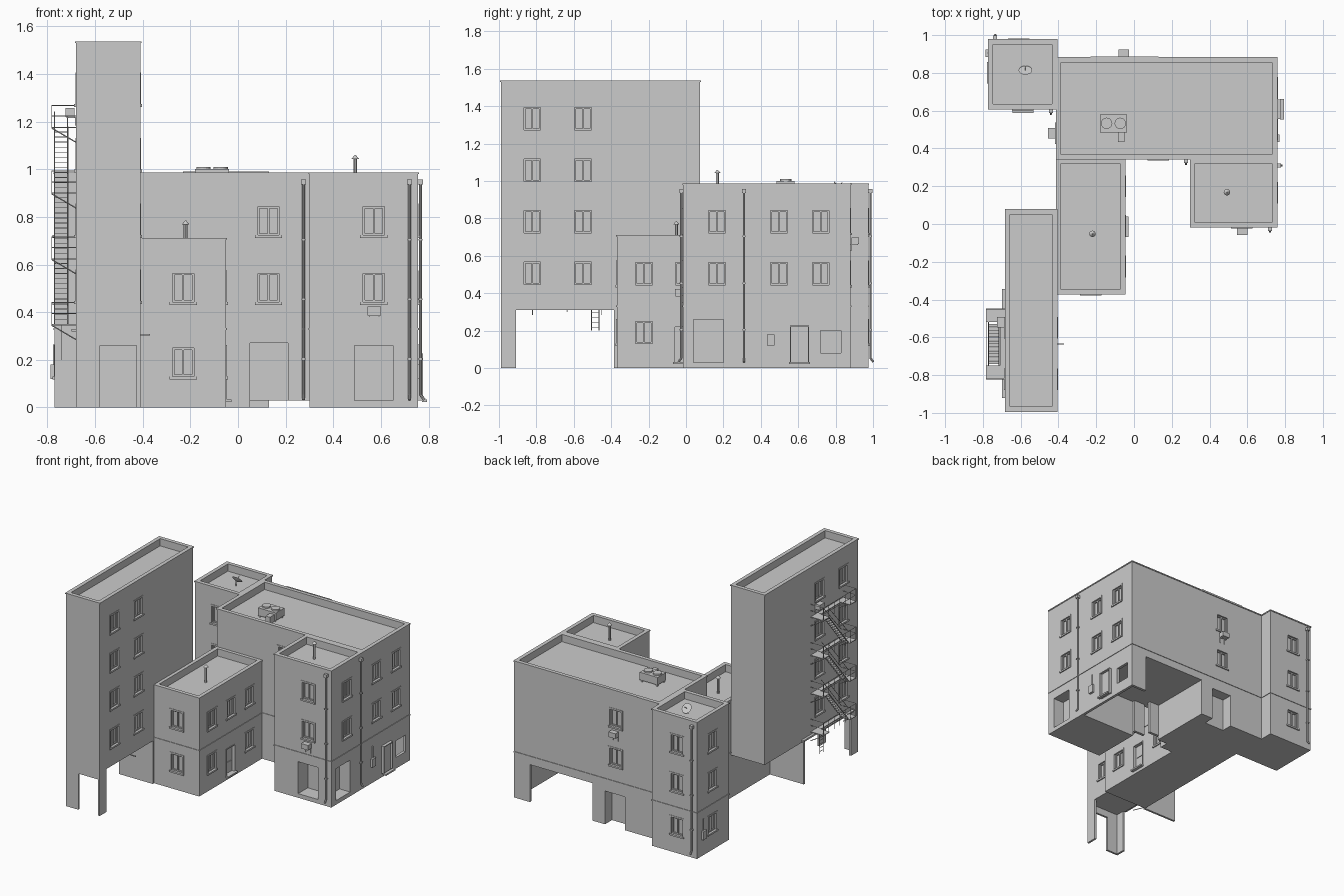
import bpy, bmesh, math
from mathutils import Vector, Matrix

if "Cube" in bpy.data.objects:
    bpy.data.objects.remove(bpy.data.objects["Cube"])

def box(bm, x0, x1, y0, y1, z0, z1):
    m = Matrix.Translation(((x0+x1)/2, (y0+y1)/2, (z0+z1)/2)) @ Matrix.Diagonal((abs(x1-x0), abs(y1-y0), abs(z1-z0), 1))
    bmesh.ops.create_cube(bm, size=1, matrix=m)

def rod(bm, p, q, r=.003, seg=6, r2=None):
    p, q = Vector(p), Vector(q)
    d = q - p
    m = Matrix.Translation((p+q)/2) @ d.to_track_quat('Z', 'Y').to_matrix().to_4x4()
    bmesh.ops.create_cone(bm, cap_ends=True, segments=seg, radius1=r, radius2=r if r2 is None else r2, depth=d.length, matrix=m)

def finish(name, bm, smooth=False):
    me = bpy.data.meshes.new(name)
    bm.to_mesh(me)
    bm.free()
    ob = bpy.data.objects.new(name, me)
    bpy.context.collection.objects.link(ob)
    bpy.context.view_layer.objects.active = ob
    if smooth:
        bpy.ops.object.select_all(action='DESELECT')
        ob.select_set(True)
        bpy.ops.object.shade_smooth_by_angle()
    return ob

def wall_box(bm, face, plane, u0, u1, n0, n1, z0, z1):
    """Box on a wall: u runs along the wall, n outward from it."""
    s = -1 if face in ('front', 'left') else 1
    a, b = sorted((plane + s*n0, plane + s*n1))
    if face in ('front', 'back'):
        box(bm, u0, u1, a, b, z0, z1)
    else:
        box(bm, a, b, u0, u1, z0, z1)

def window(cut, trim, face, p, u, z, w=.09, h=.12):
    a, b, c, d = u-w/2, u+w/2, z-h/2, z+h/2
    wall_box(cut, face, p, a, b, -.018, .02, c, d)
    t = .012
    for u0, u1, z0, z1 in ((a-t, a, c-t, d+t), (b, b+t, c-t, d+t), (a, b, d, d+t)):
        wall_box(trim, face, p, u0, u1, -.002, .003, z0, z1)
    wall_box(trim, face, p, a-t, b+t, -.002, .008, c-t, c)
    f = .008
    for u0, u1, z0, z1 in ((a, a+f, c, d), (b-f, b, c, d), (u-f/2, u+f/2, c, d), (a, b, c, c+f), (a, b, d-f, d)):
        wall_box(trim, face, p, u0, u1, -.02, -.009, z0, z1)

def door(cut, trim, face, p, u0, u1, z0=.03, z1=.22):
    wall_box(cut, face, p, u0, u1, -.02, .02, z0, z1)
    t = .006
    for a, b, c, d in ((u0-t, u0, z0, z1+t), (u1, u1+t, z0, z1+t), (u0, u1, z1, z1+t)):
        wall_box(trim, face, p, a, b, -.02, .004, c, d)
    m = (u0+u1)/2
    wall_box(trim, face, p, u0+.012, u1-.012, -.022, -.016, z0+.1, z1-.015)
    wall_box(trim, face, p, u0+.012, u1-.012, -.022, -.016, z0+.015, z0+.08)
    wall_box(trim, face, p, m-.055, m+.055, 0, .022, .022, .033)

def building(name, x0, x1, y0, y1, top, base, wins, doors=(), recesses=(), lower=()):
    """Body, parapet, string course, then cut openings."""
    roof = top - .055
    bm = bmesh.new()
    box(bm, x0, x1, y0, y1, base, roof)
    body = finish(name + '_walls', bm)
    cut, trim = bmesh.new(), bmesh.new()
    plane = dict(front=y0, back=y1, left=x0, right=x1)
    for f, us, zs in wins:
        for u in us:
            for z in zs:
                window(cut, trim, f, plane[f], u, z)
    for f, u0, u1 in doors:
        door(cut, trim, f, plane[f], u0, u1)
    for f, u0, u1, z0, z1, d in recesses:
        wall_box(cut, f, plane[f], u0, u1, -d, .02, z0, z1)
    c = finish(name + '_cutter', cut)
    c.hide_render = True
    m = body.modifiers.new('openings', 'BOOLEAN')
    m.object, m.operation, m.solver = c, 'DIFFERENCE', 'EXACT'
    bpy.ops.object.select_all(action='DESELECT')
    bpy.context.view_layer.objects.active = body
    body.select_set(True)
    bpy.ops.object.modifier_apply(modifier=m.name)
    bpy.data.objects.remove(c)
    finish(name + '_window_trim', trim)
    par = bmesh.new()
    for t, e, za, zb in ((.02, 0, roof-.001, top-.008), (.024, .004, top-.008, top)):
        box(par, x0-e, x1+e, y0-e, y0+t, za, zb)
        box(par, x0-e, x1+e, y1-t, y1+e, za, zb)
        box(par, x0-e, x0+t, y0+t, y1-t, za, zb)
        box(par, x1-t, x1+e, y0+t, y1-t, za, zb)
    finish(name + '_parapet', par)
    if base < .3:
        sc = bmesh.new()
        box(sc, x0-.004, x1+.004, y0-.004, y1+.004, .325, .333)
        finish(name + '_string_course', sc)
    if lower:
        lo = bmesh.new()
        for b in lower:
            box(lo, *b)
        finish(name + '_ground_floor', lo)

F0, F1, F2 = .19, .503, .783
# main block: ground floor has a through passage on its right half
building('main_block', -.41, .755, .345, .88, .987, .27,
    [('front', (.128,), (F1, F2)), ('right', (.498, .72), (F1, F2)),
     ('back', (-.055,), (F1, F2)), ('left', (.48,), (F1, F2))],
    lower=[(-.41, -.13, .345, .88, 0, .27), (-.13, .03, .345, .80, 0, .27), (.03, .05, .345, .88, 0, .27),
           (-.13, .03, .79, .88, .24, .27), (.05, .13, .41, .88, 0, .27),
           (.05, .21, .40, .42, .03, .27), (.21, .30, .345, .365, .03, .27),
           (.735, .755, .345, .72, 0, .27), (.735, .755, .83, .88, 0, .27),
           (.735, .755, .72, .83, .20, .27), (.735, .755, .72, .83, 0, .08),
           (.63, .755, .86, .88, 0, .27)])
# right wing
building('right_wing', .30, .755, -.015, .345, .987, 0,
    [('front', (.57,), (F1, F2)), ('right', (.165,), (F1, F2))],
    recesses=[('front', .49, .65, .03, .26, .11), ('right', .04, .20, .03, .26, .085)])
# low wing
building('low_wing', -.41, -.05, -.37, .345, .712, 0,
    [('front', (-.23,), (F0, F1)), ('right', (-.225, -.01, .20), (F1,)), ('right', (-.225, .20), (F0,))],
    doors=[('right', -.06, .03)])
# rear corner tower
building('corner_tower', -.77, -.41, .61, .975, .987, 0,
    [('front', (-.59,), (F1, F2)), ('back', (-.61,), (F0, F1, F2)), ('left', (.80,), (F0, F1, F2))],
    doors=[('front', -.63, -.545)])
# tall slab raised over an open ground floor
floors = (.507, .783, 1.058, 1.333)
building('tall_slab', -.68, -.41, -.99, .075, 1.537, .31,
    [('right', (-.822, -.55), floors), ('left', (-.822, -.55), floors)],
    lower=[(-.68, -.58, -.99, -.975, 0, .31), (-.58, -.41, -.99, -.975, .26, .31),
           (-.68, -.665, -.975, -.91, 0, .31), (-.425, -.41, -.99, -.91, 0, .31),
           (-.68, -.41, -.385, -.37, 0, .31)])

# side door and frame on the main block
bm, dummy = bmesh.new(), bmesh.new()
door(dummy, bm, 'right', .772, .562, .652)
dummy.free()
wall_box(bm, 'right', .755, .562, .652, 0, .004, .03, .22)
finish('side_door', bm)

# fire escape
bm = bmesh.new()
X0, X1, Y0, Y1 = -.782, -.68, -.82, -.45
levels = [.35 + .276*i for i in range(4)]
for i, z in enumerate(levels):
    box(bm, X0, -.71, Y0, -.75, z-.005, z)
    box(bm, X0, -.71, -.52, Y1, z-.005, z)
    box(bm, -.71, X1, Y0, Y1, z-.005, z)
    for y in (Y0, Y1):
        rod(bm, (X0, y, z-.005), (X1, y, z-.065), .0025)
        for h in (.045, .09):
            rod(bm, (X0, y, z+h), (X1, y, z+h), .002)
    for h in (.045, .09):
        rod(bm, (X0, Y0, z+h), (X0, Y1, z+h), .002)
    for k in range(7):
        y = Y0 + (Y1-Y0)*k/6
        rod(bm, (X0, y, z), (X0, y, z+.09), .002)
    if i < 3:
        ya, yb = -.75, -.52
        for x in (-.77, -.715):
            rod(bm, (x, ya, z), (x, yb, z+.276), .003)
            rod(bm, (x, ya, z+.08), (x, yb, z+.356 if i < 2 else z+.34), .002)
        for k in range(1, 13):
            y = ya + (yb-ya)*k/13
            box(bm, -.77, -.715, y-.008, y+.008, z+.276*k/13-.002, z+.276*k/13+.001)
for y in (-.505, -.465):
    rod(bm, (-.74, y, .20), (-.74, y, .35), .002)
for k in range(5):
    rod(bm, (-.74, -.505, .215+.027*k), (-.74, -.465, .215+.027*k), .002)
finish('fire_escape', bm)

# drainpipes: hopper, pipe, kicked-out foot
bm = bmesh.new()
for x, y, dx, dy in ((.72, -.025, 0, -1), (.275, .333, 0, -1), (.766, .31, 1, 0), (-.735, .986, 0, 1), (-.44, .598, 0, -1)):
    rod(bm, (x, y, .05), (x, y, .94), .006, 8)
    rod(bm, (x, y, .053), (x+dx*.016, y+dy*.016, .032), .006, 8)
    box(bm, x-.011, x+.011, y-.011, y+.011, .935, .957)
    for z in (.2, .45, .7):
        box(bm, x-.009, x+.009, y-.009, y+.009, z, z+.008)
finish('drainpipes', bm, True)

# wall air conditioners on brackets
bm = bmesh.new()
for f, p, u, z in (('front', -.015, .572, .387), ('back', .88, -.055, .663), ('left', -.41, .48, .663), ('left', -.68, -.52, 1.22)):
    wall_box(bm, f, p, u-.028, u+.028, .006, .044, z, z+.036)
    for k in (-.02, .02):
        wall_box(bm, f, p, u+k-.002, u+k+.002, 0, .04, z-.005, z)
        wall_box(bm, f, p, u+k-.002, u+k+.002, 0, .005, z-.037, z)
finish('air_conditioners', bm)

# meter boxes with conduits, small wall bracket, ledges
bm = bmesh.new()
for f, p, u in (('right', .755, .453), ('left', -.77, .905)):
    wall_box(bm, f, p, u-.02, u+.02, 0, .016, .12, .18)
    wall_box(bm, f, p, u-.003, u+.003, 0, .006, .18, .265)
box(bm, -.41, -.37, -.638, -.632, .302, .308)
box(bm, -.698, -.68, -.92, -.345, .318, .33)
box(bm, -.23, .13, .88, .886, .978, .99)
finish('meter_boxes_and_ledges', bm)

# roof vent pipes with conical caps
bm = bmesh.new()
for x, y, z0, z1 in ((.492, .168, .93, 1.06), (-.22, -.052, .655, .785)):
    rod(bm, (x, y, z0), (x, y, z1-.012), .008, 12)
    rod(bm, (x, y, z1-.018), (x, y, z1), .017, 12, .002)
finish('roof_vents', bm, True)

# rooftop ventilation unit
bm = bmesh.new()
box(bm, -.18, -.037, .485, .58, .945, 1.0)
box(bm, -.085, -.05, .435, .485, .935, .985)
for x in (-.17, -.05):
    for y in (.495, .57):
        box(bm, x-.005, x+.005, y-.005, y+.005, .93, .945)
for x in (-.145, -.073):
    rod(bm, (x, .533, 1.0), (x, .533, 1.01), .03, 16)
finish('roof_unit', bm)

# satellite dish on a mast
bm = bmesh.new()
rod(bm, (-.575, .80, .93), (-.575, .80, .965), .004, 8)
tip = Vector((-.575, .805, .965))
axis = Vector((0, .75, .65)).normalized()
rod(bm, tip, tip + axis*.012, .012, 16, .036)
rod(bm, tip + axis*.012, tip + axis*.04, .002)
finish('satellite_dish', bm, True)
